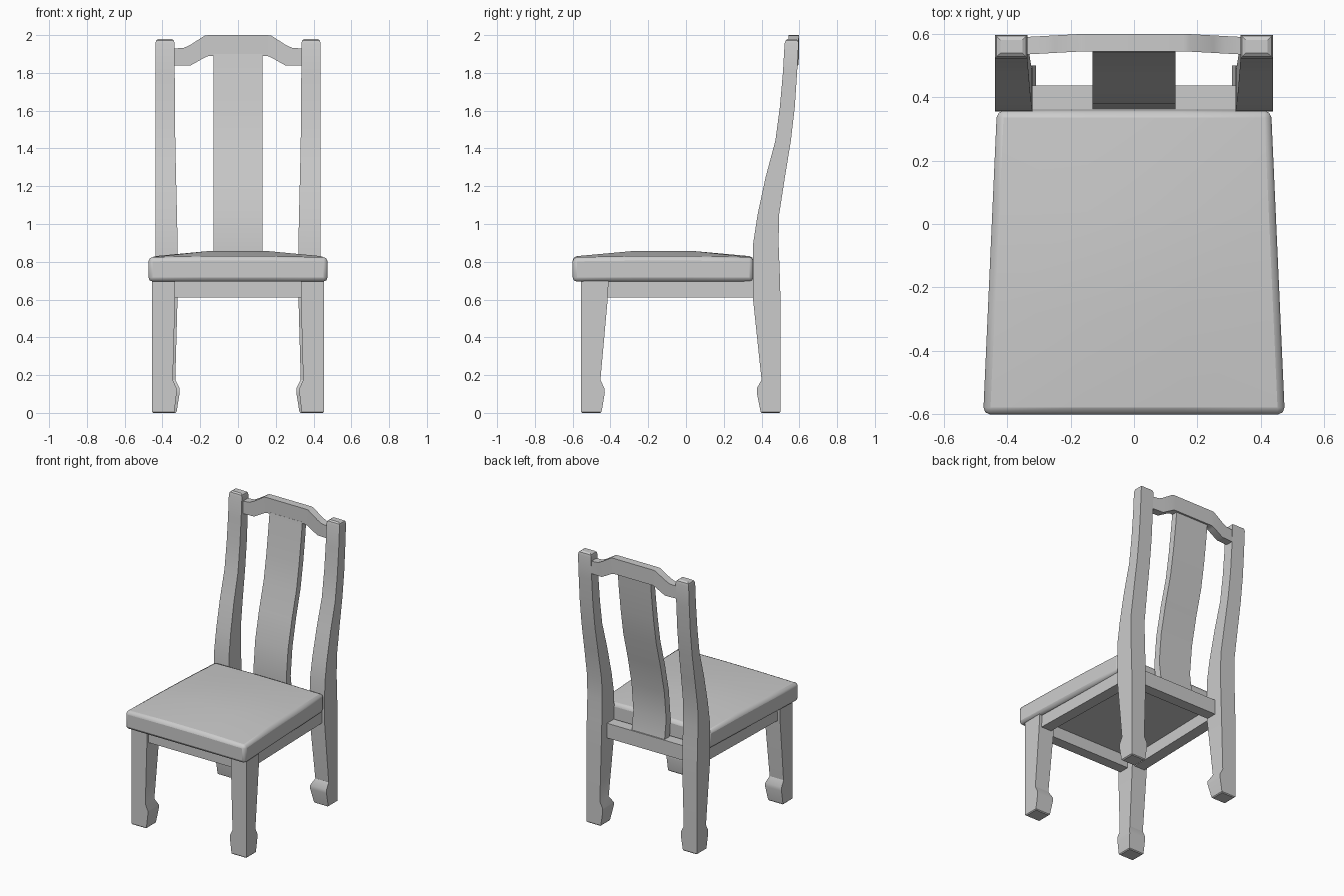
import bpy, bmesh, math

if "Cube" in bpy.data.objects:
    bpy.data.objects.remove(bpy.data.objects["Cube"])

def finish(name, bm, bevel=0.0, segments=1, mirror=False, angle=30):
    bmesh.ops.recalc_face_normals(bm, faces=bm.faces)
    me = bpy.data.meshes.new(name)
    bm.to_mesh(me)
    bm.free()
    ob = bpy.data.objects.new(name, me)
    bpy.context.collection.objects.link(ob)
    if bevel:
        b = ob.modifiers.new("Bevel", 'BEVEL')
        b.width, b.segments, b.limit_method = bevel, segments, 'ANGLE'
        b.angle_limit = math.radians(40)
    if mirror:
        ob.modifiers.new("Mirror", 'MIRROR')
    bpy.ops.object.select_all(action='DESELECT')
    ob.select_set(True)
    bpy.context.view_layer.objects.active = ob
    bpy.ops.object.shade_smooth_by_angle(angle=math.radians(angle))
    return ob

def loft(name, rings, **kw):
    """Skin a chain of four-point rings and cap both ends."""
    bm = bmesh.new()
    vs = [[bm.verts.new(p) for p in r] for r in rings]
    for a, b in zip(vs, vs[1:]):
        for i in range(4):
            j = (i + 1) % 4
            bm.faces.new((a[i], a[j], b[j], b[i]))
    bm.faces.new(vs[0])
    bm.faces.new(vs[-1])
    return finish(name, bm, **kw)

def flat_ring(z, x0, x1, y0, y1):
    return [(x0, y0, z), (x1, y0, z), (x1, y1, z), (x0, y1, z)]

# Front legs: z, inner x, inner y (outer faces are straight)
front = [(0.006, .337, -.447), (.105, .325, -.43), (.13, .325, -.432), (.175, .345, -.453),
         (.61, .333, -.414), (.705, .333, -.41)]
rings = [flat_ring(0, .343, .449, -.549, -.453)]
rings += [flat_ring(z, x, .455, -.555, y) for z, x, y in front]
loft("front_leg", rings, mirror=True)

# Back legs and posts in one piece: z, inner x, front y, back y
back = [(.006, .325, .395, .50), (.105, .309, .375, .50), (.13, .309, .375, .50),
        (.175, .332, .40, .50), (.61, .32, .354, .50), (.75, .319, .354, .496),
        (.90, .32, .356, .49), (1.05, .323, .379, .493), (1.25, .328, .422, .524),
        (1.44, .332, .473, .555), (1.62, .334, .497, .576), (1.80, .335, .513, .588),
        (1.955, .335, .522, .596)]
rings = [flat_ring(0, .331, .43, .401, .495)]
rings += [flat_ring(z, x, .438, a, b) for z, x, a, b in back]
rings += [flat_ring(1.972, .34, .433, .527, .592), flat_ring(1.98, .352, .421, .538, .58)]
loft("back_leg_and_post", rings, mirror=True)

# Centre splat following the curve of the posts: z, front y, back y
splat = [(.70, .372, .43), (.85, .36, .41), (1.05, .38, .43), (1.25, .424, .473),
         (1.44, .476, .523), (1.62, .506, .553), (1.80, .53, .576), (1.90, .542, .586)]
loft("back_splat", [flat_ring(z, -.13, .13, a, b) for z, a, b in splat])

# Crest rail: x, bottom z, top z, front y
half = [(.155, 1.89, 2.0, .543), (.175, 1.882, 1.998, .543), (.25, 1.84, 1.95, .539),
        (.285, 1.84, 1.933, .537), (.36, 1.84, 1.927, .533)]
crest = [(-x, b, t, y) for x, b, t, y in reversed(half)] + half
loft("crest_rail", [[(x, y, b), (x, y + .055, b), (x, y + .055, t), (x, y, t)]
                    for x, b, t, y in crest])

# Seat frame rails
loft("back_rail", [flat_ring(z, -.34, .34, .36, .437) for z in (.61, .715)])
loft("front_rail", [flat_ring(z, -.35, .35, -.535, -.46) for z in (.61, .705)])
loft("side_rail", [[(.355, -.43, z), (.435, -.43, z), (.415, .38, z), (.335, .38, z)]
                   for z in (.61, .705)], mirror=True)

# Cushioned seat: tapered slab with a gently domed top
bm = bmesh.new()
N = 3
def seat_point(i, j, z):
    v = j / N
    return ((2 * i / N - 1) * (.475 + (.432 - .475) * v), -.6 + .957 * v, z)
top = [[bm.verts.new(seat_point(i, j, .857 if 0 < i < N and 0 < j < N else
        (.824 if i in (0, N) and j in (0, N) else .828)))
        for j in range(N + 1)] for i in range(N + 1)]
for i in range(N):
    for j in range(N):
        bm.faces.new((top[i][j], top[i+1][j], top[i+1][j+1], top[i][j+1]))
edges = [e for e in bm.edges if e.is_boundary]
ext = bmesh.ops.extrude_edge_only(bm, edges=edges)
for v in ext["geom"]:
    if isinstance(v, bmesh.types.BMVert):
        v.co.z = .695
bmesh.ops.contextual_create(bm, geom=[e for e in bm.edges if e.is_boundary])
finish("seat", bm, bevel=.022, segments=2, angle=50)
